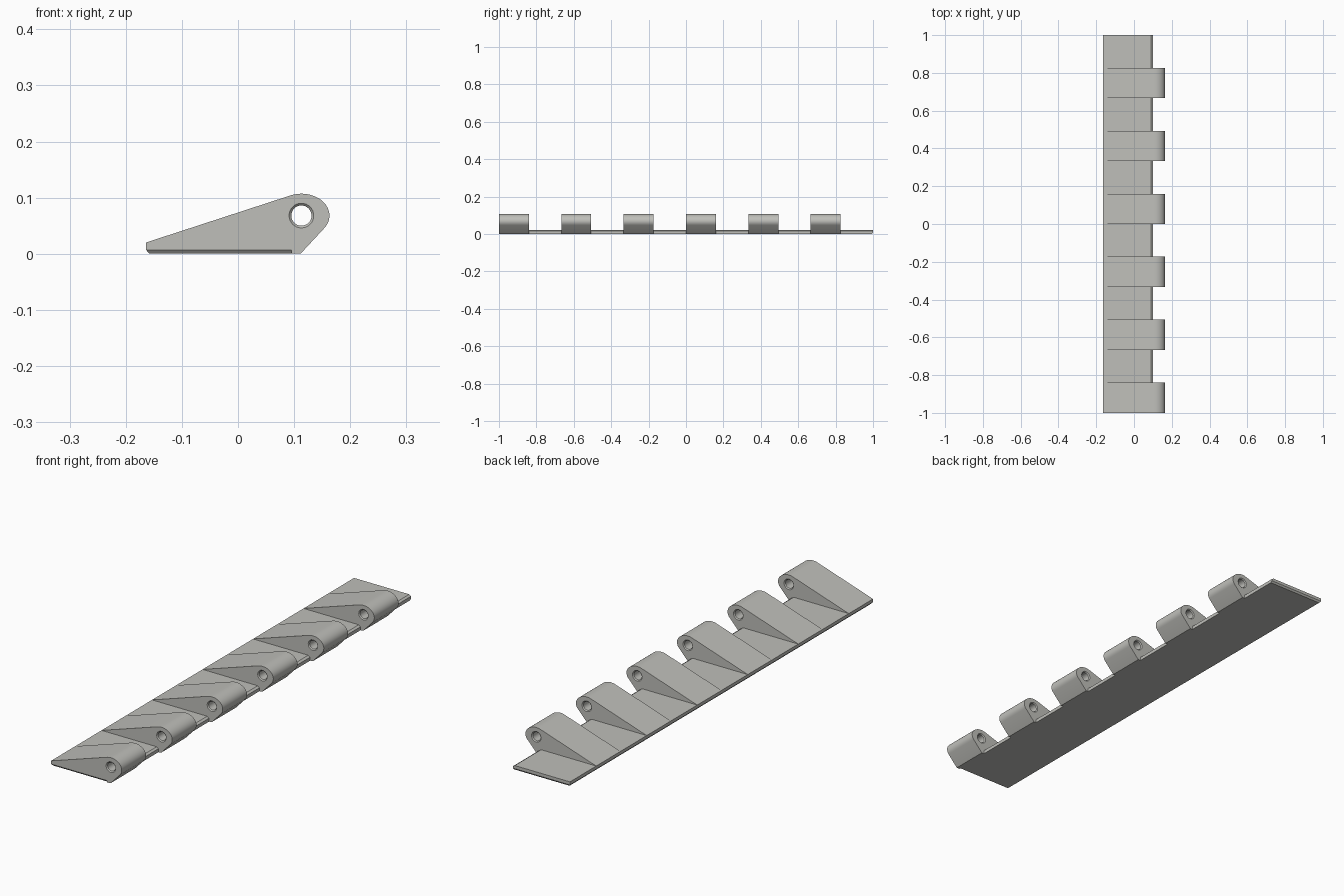
import bpy, bmesh, math

if "Cube" in bpy.data.objects:
    bpy.data.objects.remove(bpy.data.objects["Cube"])

steel = bpy.data.materials.new("light_grey")
steel.diffuse_color = (0.52, 0.52, 0.49, 1)
steel.use_nodes = True
steel.node_tree.nodes["Principled BSDF"].inputs["Base Color"].default_value = steel.diffuse_color

PIN = (0.113, 0.068)      # bore centre (x, z)
KNUCKLE_LEN = 0.16


def finish(bm, name):
    bmesh.ops.recalc_face_normals(bm, faces=bm.faces)
    mesh = bpy.data.meshes.new(name)
    bm.to_mesh(mesh)
    bm.free()
    mesh.materials.append(steel)
    ob = bpy.data.objects.new(name, mesh)
    bpy.context.collection.objects.link(ob)
    bpy.context.view_layer.objects.active = ob
    ob.select_set(True)
    bpy.ops.object.shade_smooth_by_angle(angle=math.radians(30))
    ob.select_set(False)


def ring(bm, points, y):
    return [bm.verts.new((x, y, z)) for x, z in points]


def bridge(bm, a, b):
    for i in range(len(a)):
        j = (i + 1) % len(a)
        bm.faces.new((a[i], a[j], b[j], b[i]))


def ellipse(rx, rz, start, end, n):
    angles = [math.radians(start + (end - start) * i / n) for i in range(n + 1)]
    return [(PIN[0] + rx * math.cos(a), PIN[1] + rz * math.sin(a)) for a in angles]


# Leaf plate: long strip with a hollowed hinge edge and bevelled underside
def leaf_plate():
    bm = bmesh.new()
    top = [(-0.164, 0.007), (-0.164, 0.02), (0.091, 0.02), (0.095, 0.017),
           (0.10, 0.0145), (0.10, 0.007)]
    a, b = ring(bm, top, -1), ring(bm, top, 1)
    bridge(bm, a[:], b[:])
    bm.faces.new(a)
    bm.faces.new(b)
    # replace the flat underside by a tapered foot
    under = next(f for f in bm.faces if all(v.co.z < 0.008 for v in f.verts))
    bm.faces.remove(under)
    upper = [a[0], a[5], b[5], b[0]]
    lower = [bm.verts.new(c) for c in ((-0.158, -0.994, 0), (0.10, -0.994, 0),
                                       (0.10, 0.994, 0), (-0.158, 0.994, 0))]
    bridge(bm, upper, lower)
    bm.faces.new(lower)
    finish(bm, "leaf_plate")


# Knuckle: wedge rising to a rounded barrel with a chamfered pin bore
def knuckle(index, y0):
    bm = bmesh.new()
    y1 = y0 + KNUCKLE_LEN
    outer = [(-0.164, 0.007), (-0.164, 0.02)]
    outer += ellipse(0.05, 0.039, 113, -32, 24)
    outer += [(0.118, 0.007), (0.111, 0.0), (0.095, 0.0), (0.095, 0.007)]
    bore = ellipse(0.018, 0.018, 0, 360, 32)[:-1]
    mouth = ellipse(0.022, 0.022, 0, 360, 32)[:-1]
    oa, ob = ring(bm, outer, y0), ring(bm, outer, y1)
    ma, mb = ring(bm, mouth, y0), ring(bm, mouth, y1)
    ba, bb = ring(bm, bore, y0 + 0.004), ring(bm, bore, y1 - 0.004)
    for p, q in ((oa, ob), (ma, ba), (ba, bb), (bb, mb)):
        bridge(bm, p, q)
    for o, m in ((oa, ma), (ob, mb)):
        edges = [bm.edges.get((loop[i - 1], loop[i]))
                 for loop in (o, m) for i in range(len(loop))]
        bmesh.ops.triangle_fill(bm, edges=edges, use_beauty=True)
    finish(bm, "knuckle_%d" % index)


leaf_plate()
for k in range(6):
    knuckle(k + 1, -1 + k / 3)
